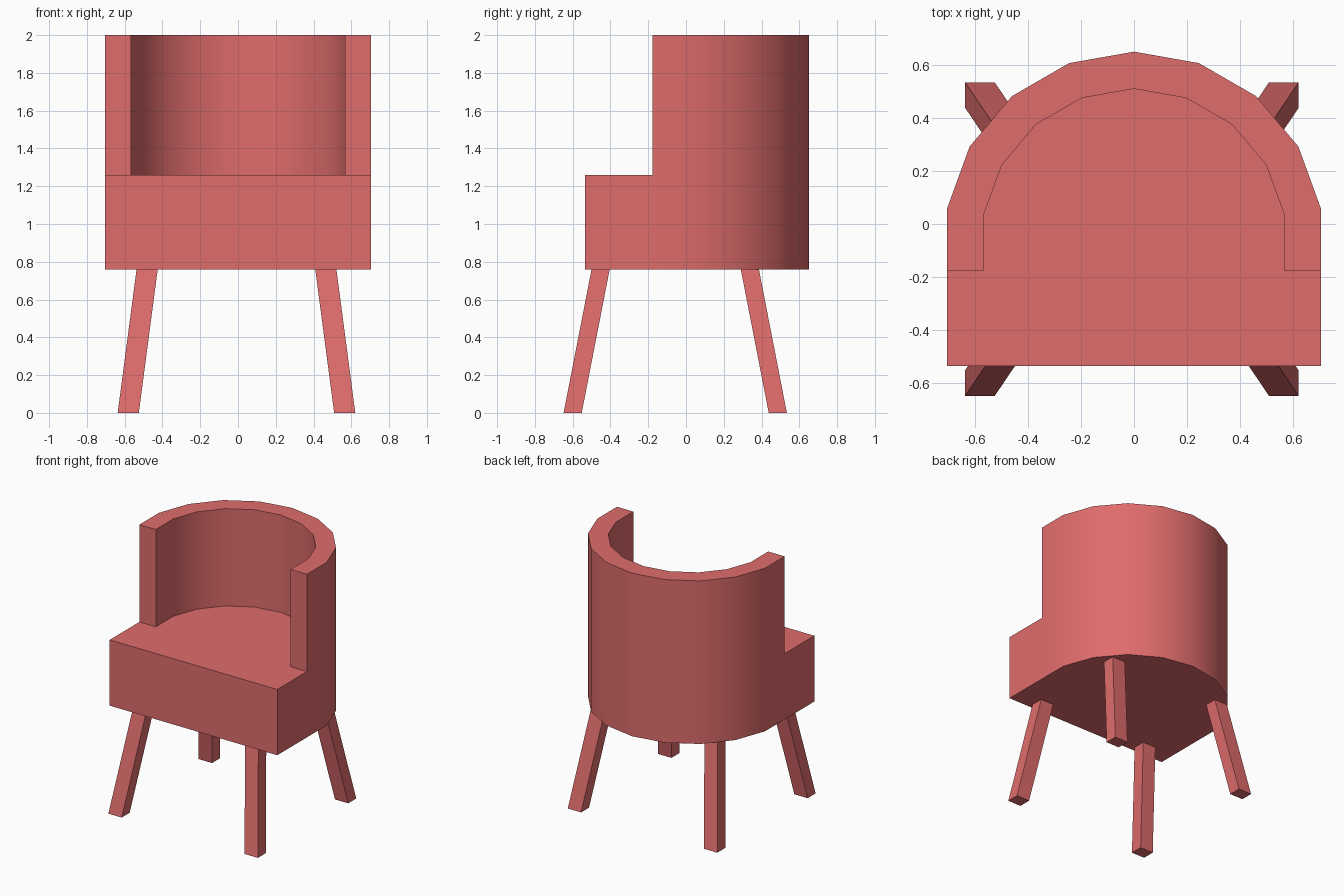
import bpy, bmesh
from math import sin, cos, radians

if "Cube" in bpy.data.objects:
    bpy.data.objects.remove(bpy.data.objects["Cube"])

ARC_Y = -0.066                       # centre of the round back
FRONT_Y, ARM_Y = -0.535, -0.178      # seat front, arm ends
Z_UNDER, Z_SEAT, Z_TOP = 0.76, 1.26, 2.0

red = bpy.data.materials.new("red")
red.diffuse_color = (0.74, 0.15, 0.15, 1)
red.use_nodes = True
red.node_tree.nodes["Principled BSDF"].inputs["Base Color"].default_value = red.diffuse_color


def add_object(name, bm):
    bmesh.ops.recalc_face_normals(bm, faces=bm.faces)
    mesh = bpy.data.meshes.new(name)
    bm.to_mesh(mesh)
    bm.free()
    mesh.materials.append(red)
    ob = bpy.data.objects.new(name, mesh)
    bpy.context.collection.objects.link(ob)
    return ob


def arch(radius):
    """U-shaped run of points from the right arm end round to the left one."""
    x = radius * sin(radians(80))
    arc = [(radius * sin(radians(a)), ARC_Y + radius * cos(radians(a)))
           for a in range(80, -81, -20)]
    return [(x, ARM_Y)] + arc + [(-x, ARM_Y)]


def raise_faces(bm, faces, height):
    ret = bmesh.ops.extrude_face_region(bm, geom=faces)["geom"]
    verts = [g for g in ret if isinstance(g, bmesh.types.BMVert)]
    bmesh.ops.translate(bm, verts=verts, vec=(0, 0, height))
    return [g for g in ret if isinstance(g, bmesh.types.BMFace)]


# Tub: floor plan of seat and wall, raised to the seat, then the wall raised again
bm = bmesh.new()
outer = [bm.verts.new((x, y, Z_UNDER)) for x, y in arch(0.716)]
inner = [bm.verts.new((x, y, Z_UNDER)) for x, y in arch(0.576)]
front = [bm.verts.new((s * outer[0].co.x, FRONT_Y, Z_UNDER)) for s in (-1, 1)]
wall = bm.faces.new(outer + inner[::-1])
seat = bm.faces.new(front + [outer[0]] + inner + [outer[-1]])
tops = raise_faces(bm, [wall, seat], Z_SEAT - Z_UNDER)
wall_top = max(tops, key=lambda f: len(f.verts))
raise_faces(bm, [wall_top], Z_TOP - Z_SEAT)
tub = add_object("tub_seat_and_back", bm)

bpy.context.view_layer.objects.active = tub
tub.select_set(True)
bpy.ops.object.shade_smooth_by_angle(angle=radians(30))


# Legs: rectangular bars splayed outwards
def leg(name, sx, sy):
    bm = bmesh.new()
    bmesh.ops.create_cube(bm, size=1)
    for v in bm.verts:
        top = v.co.z > 0
        cx = -0.008 + sx * (0.473 if top else 0.573)
        cy = -0.057 + sy * (0.395 if top else 0.543)
        v.co = (cx + v.co.x * 0.112, cy + v.co.y * 0.096, Z_UNDER if top else 0)
    add_object(name, bm)


for sx, side in ((-1, "left"), (1, "right")):
    for sy, end in ((-1, "front"), (1, "back")):
        leg(f"{end}_{side}_leg", sx, sy)
